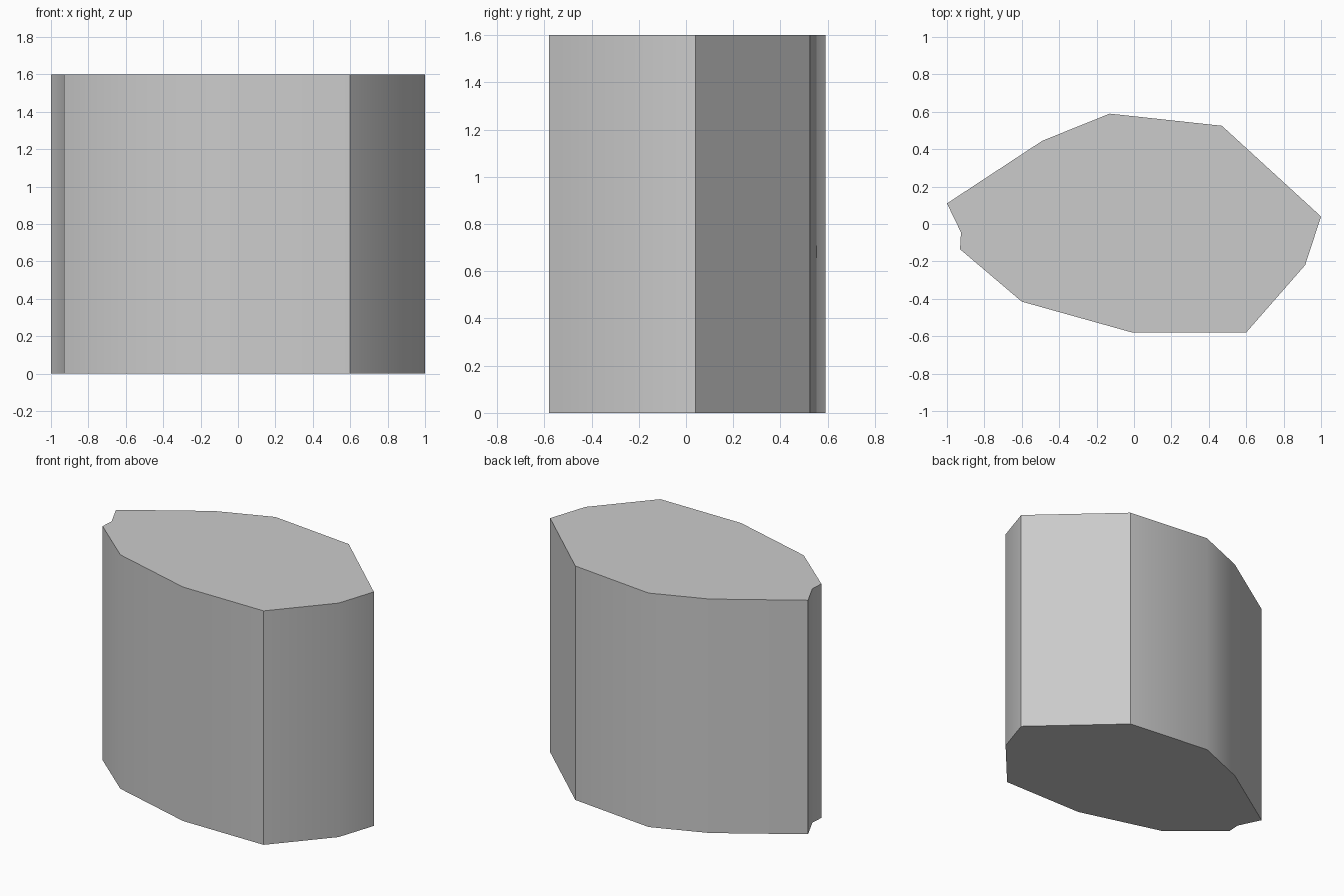
import bpy
import bmesh
import math

cube = bpy.data.objects.get("Cube")
if cube:
    bpy.data.objects.remove(cube, do_unlink=True)

HEIGHT = 1.6

# Footprint of the block, counter-clockwise from its left tip
OUTLINE = [
    (1.0, 0.04), (0.47, 0.525), (-0.13, 0.59), (-0.49, 0.445),
    (-1.0, 0.11), (-0.925, -0.045), (-0.93, -0.135), (-0.6, -0.415),
    (-0.01, -0.58), (0.6, -0.58), (0.915, -0.22),
]


def make_material(name, rgb):
    mat = bpy.data.materials.new(name)
    mat.use_nodes = True
    color = (*rgb, 1.0)
    mat.diffuse_color = color
    mat.node_tree.nodes["Principled BSDF"].inputs["Base Color"].default_value = color
    return mat


def extrude_outline(name, outline, height, mat):
    bm = bmesh.new()
    base = bm.faces.new([bm.verts.new((x, y, 0)) for x, y in outline])
    result = bmesh.ops.extrude_face_region(bm, geom=[base], use_keep_orig=True)
    top = [v for v in result["geom"] if isinstance(v, bmesh.types.BMVert)]
    bmesh.ops.translate(bm, verts=top, vec=(0, 0, height))
    bmesh.ops.recalc_face_normals(bm, faces=bm.faces)
    mesh = bpy.data.meshes.new(name)
    bm.to_mesh(mesh)
    bm.free()
    mesh.materials.append(mat)
    obj = bpy.data.objects.new(name, mesh)
    bpy.context.collection.objects.link(obj)
    return obj


# Solid block, smooth around its gentle corners
block = extrude_outline("stone_block", OUTLINE, HEIGHT,
                        make_material("plain grey", (0.6, 0.6, 0.6)))
bpy.ops.object.select_all(action="DESELECT")
block.select_set(True)
bpy.context.view_layer.objects.active = block
bpy.ops.object.shade_smooth_by_angle(angle=math.radians(30))
